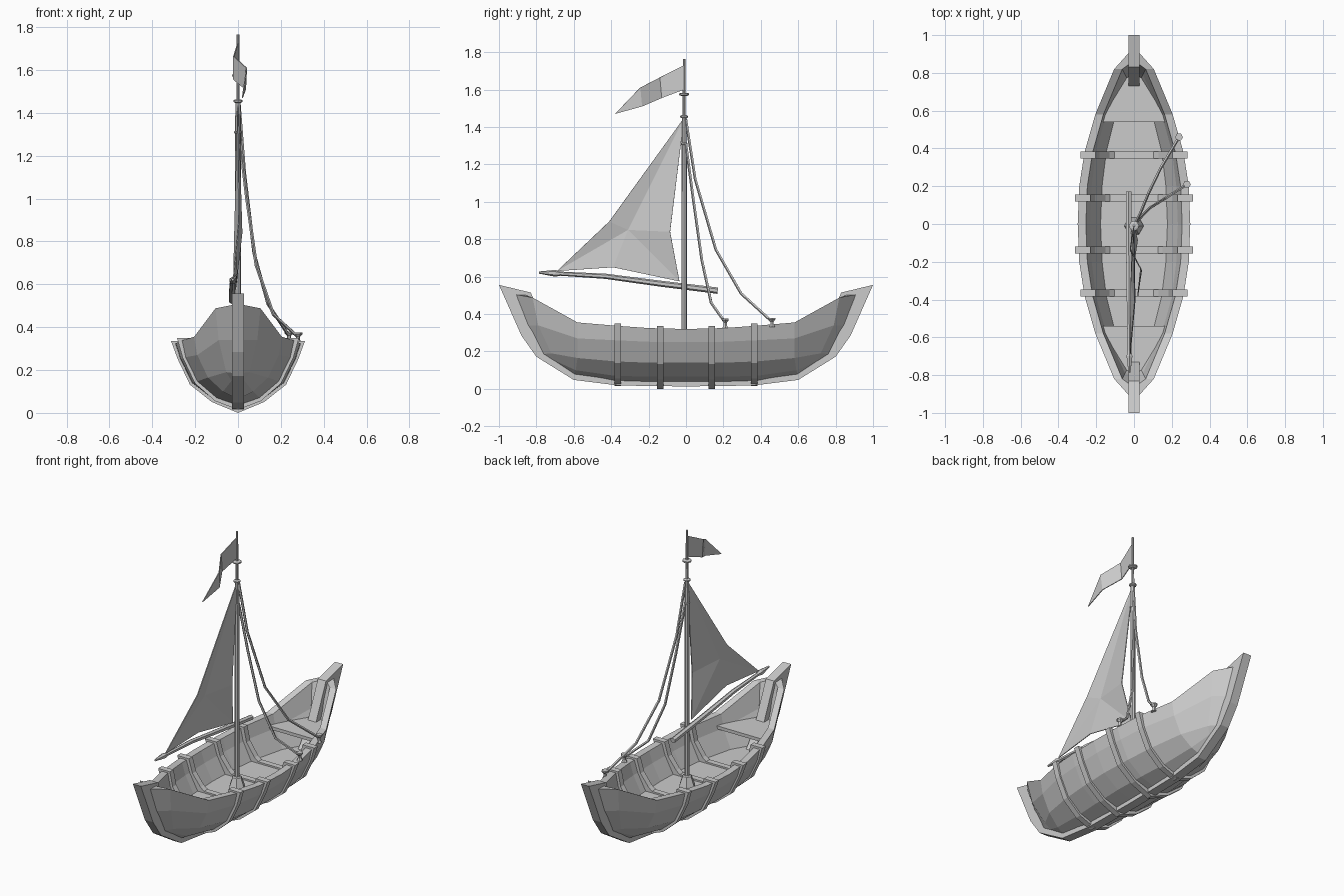
import bpy, bmesh
from math import cos, sin, tau
from mathutils import Vector

if "Cube" in bpy.data.objects:
    bpy.data.objects.remove(bpy.data.objects["Cube"])

grey = bpy.data.materials.new("pale_grey")
grey.use_nodes = True
grey.diffuse_color = (0.6, 0.6, 0.6, 1)
grey.node_tree.nodes["Principled BSDF"].inputs["Base Color"].default_value = (0.6, 0.6, 0.6, 1)


def make(name, bm, mirror=(False, False)):
    """Turn a bmesh into a flat shaded object, mirrored in x and y if asked."""
    bmesh.ops.recalc_face_normals(bm, faces=bm.faces)
    mesh = bpy.data.meshes.new(name)
    bm.to_mesh(mesh)
    bm.free()
    mesh.materials.append(grey)
    ob = bpy.data.objects.new(name, mesh)
    bpy.context.scene.collection.objects.link(ob)
    if any(mirror):
        mod = ob.modifiers.new("mirror", "MIRROR")
        mod.use_axis = (mirror[0], mirror[1], False)
    return ob


def loft(name, rings, mirror=(False, False), wrap=False, caps=False):
    """Skin a row of rings that have equal point counts."""
    bm = bmesh.new()
    rows = [[bm.verts.new(p) for p in ring] for ring in rings]
    count = len(rows[0])
    for a, b in zip(rows, rows[1:]):
        for i in range(count if wrap else count - 1):
            j = (i + 1) % count
            bm.faces.new((a[i], a[j], b[j], b[i]))
    if caps:
        bm.faces.new(rows[0])
        bm.faces.new(rows[-1])
    return make(name, bm, mirror)


def turned(name, profile, x=0, y=0, sides=8):
    """Lathe (radius, height) pairs about a vertical axis."""
    rings = [[(x + r * cos(tau * i / sides), y + r * sin(tau * i / sides), z)
              for i in range(sides)] for r, z in profile]
    return loft(name, rings, wrap=True, caps=True)


def rod(name, points, radii, sides=6):
    """Round bar along a path."""
    pts = [Vector(p) for p in points]
    rings = []
    for i, p in enumerate(pts):
        along = (pts[min(i + 1, len(pts) - 1)] - pts[max(i - 1, 0)]).normalized()
        u = along.cross(Vector((1, 0, 0))).normalized()
        v = along.cross(u)
        rings.append([p + radii[i] * (u * cos(tau * k / sides) + v * sin(tau * k / sides))
                      for k in range(sides)])
    return loft(name, rings, wrap=True, caps=True)


def cloth(name, points, faces):
    """Thin sheet with a little thickness."""
    bm = bmesh.new()
    vs = [bm.verts.new(p) for p in points]
    for f in faces:
        bm.faces.new([vs[i] for i in f])
    ob = make(name, bm)
    mod = ob.modifiers.new("thickness", "SOLIDIFY")
    mod.thickness, mod.offset = 0.005, 0
    return ob


# Hull stations from the middle to one end: sheer, side, chine, bilge, keel
stations = [
    [(.298, 0, .32), (.275, 0, .25), (.22, 0, .14), (.12, 0, .065), (0, 0, .03)],
    [(.29, .2, .325), (.267, .2, .252), (.212, .2, .14), (.115, .2, .065), (0, .2, .03)],
    [(.262, .38, .338), (.245, .38, .26), (.19, .38, .147), (.1, .38, .07), (0, .38, .035)],
    [(.205, .58, .355), (.19, .58, .27), (.14, .58, .165), (.07, .59, .1), (0, .6, .065)],
    [(.105, .82, .488), (.09, .79, .34), (.055, .72, .19), (.03, .7, .15), (0, .7, .125)],
    [(.02, .915, .505), (.02, .85, .34), (.015, .78, .185), (.01, .775, .178), (0, .77, .17)],
]
WALL, FLOOR = .043, .15


def inside(station):
    """Inner skin: gunwale edge, side, floor edge, floor middle."""
    out = [(max(x - WALL, 0), y - (.05 if x < .03 else 0), z) for x, y, z in station[:3]]
    out[2] = (out[2][0], out[2][1], FLOOR)
    return out + [(0, out[2][1], FLOOR)]


loft("hull", [s[::-1] + inside(s) for s in stations], (True, True))

# Decks at both ends, tucked into the walls
deck = [(.175, .54), (.16, .585), (.05, .77), (.01, .8)]
loft("end_decks", [[(0, y, .275), (x - .005, y, .275), (x, y, .295), (0, y, .295)]
                   for x, y in deck], (True, True), wrap=True, caps=True)

# Keel with raked stem posts
outer = [(0, .013), (.36, .018), (.6, .048), (.8, .172), (.88, .285), (1, .556)]
inner = [(0, .05), (.36, .055), (.58, .09), (.66, .18), (.72, .27), (.83, .515)]
loft("keel_and_stems",
     [[(-.028, *o), (.028, *o), (.028, *i), (-.028, *i)] for o, i in zip(outer, inner)],
     (False, True), wrap=True, caps=True)


# Ribs wrapping the hull inside and out, closed over the gunwale
def rib(name, y, drop):
    k = next(i for i, s in enumerate(stations) if s[0][1] > y)
    a, b = stations[k - 1], stations[k]
    t = (y - a[0][1]) / (b[0][1] - a[0][1])
    cut = [Vector(p).lerp(Vector(q), t) for p, q in zip(a, b)]
    ins = [Vector(p) for p in inside([tuple(p) for p in cut])]
    push = [(.02, .012), (.012, 0), (.01, -.008), (.006, -.014), (0, -drop)]
    pull = [(-.018, .012), (-.02, 0), (-.02, .03), (-.045, .01), (0, .01)]
    ins = ins[:3] + [ins[2], ins[3]]
    out_loop = [p + Vector((x, 0, z)) for p, (x, z) in zip(cut, push)]
    in_loop = [p + Vector((x, 0, z)) for p, (x, z) in zip(ins, pull)]
    w = Vector((0, .018, 0))
    loft(name, [[o - w, o + w, i + w, i - w] for o, i in zip(out_loop, in_loop)],
         (True, True), wrap=True, caps=True)


rib("middle_ribs", .137, .03)
rib("end_ribs", .365, .02)

# Mast, its step and collars
MY = -.01
turned("mast", [(.015, FLOOR), (.014, 1.3), (.012, 1.45), (.008, 1.46), (.007, 1.765)], y=MY)
turned("mast_step", [(.052, FLOOR), (.048, .175), (.028, .23), (.02, .235)], y=MY, sides=6)
for name, r, z, h in (("lower_collar", .018, 1.31, .008), ("upper_collar", .021, 1.455, .008),
                      ("top_disc", .027, 1.575, .008)):
    turned(name, [(r * .6, z - h), (r, z - h / 2), (r, z + h / 2), (r * .6, z + h)], y=MY)

# Boom with a pointed tip
rod("boom", [(-.028, .17, .525), (-.028, -.14, .563), (-.026, -.43, .602), (-.024, -.67, .616),
             (-.024, -.7, .618), (-.024, -.785, .622)], [.017, .016, .014, .011, .018, .006])

# Sail: head, luff, tack, foot, clew, leech, belly
cloth("sail", [(0, -.01, 1.45), (.018, -.085, .84), (-.012, -.035, .575), (-.005, -.39, .65),
               (-.02, -.69, .63), (.005, -.41, .895), (-.015, -.31, .85)],
      [(0, 1, 6), (1, 2, 6), (2, 3, 6), (3, 4, 6), (4, 5, 6), (5, 0, 6)])

# Waving pennant
cloth("pennant", [(0, MY, 1.73), (0, MY, 1.6), (-.02, -.14, 1.665), (-.02, -.13, 1.555),
                  (.04, -.245, 1.61), (.035, -.235, 1.51), (.02, -.38, 1.47)],
      [(0, 1, 3, 2), (2, 3, 5, 4), (4, 5, 6)])

# Slack stay ropes and the cleats that hold them
stays = {
    "short_stay": [(.005, 0, 1.31), (.04, .04, 1.01), (.085, .085, .69), (.165, .135, .46),
                   (.28, .21, .355)],
    "long_stay": [(.005, 0, 1.44), (.03, .05, 1.12), (.075, .16, .745), (.14, .295, .51),
                  (.238, .46, .36)],
}
for name, path in stays.items():
    rod(name, path, [.008] * len(path), 5)
    x, y, z = path[-1]
    turned(name + "_cleat", [(.018, z - .03), (.01, z - .015), (.01, z), (.021, z + .012),
                             (.021, z + .02)], x, y, 6)
